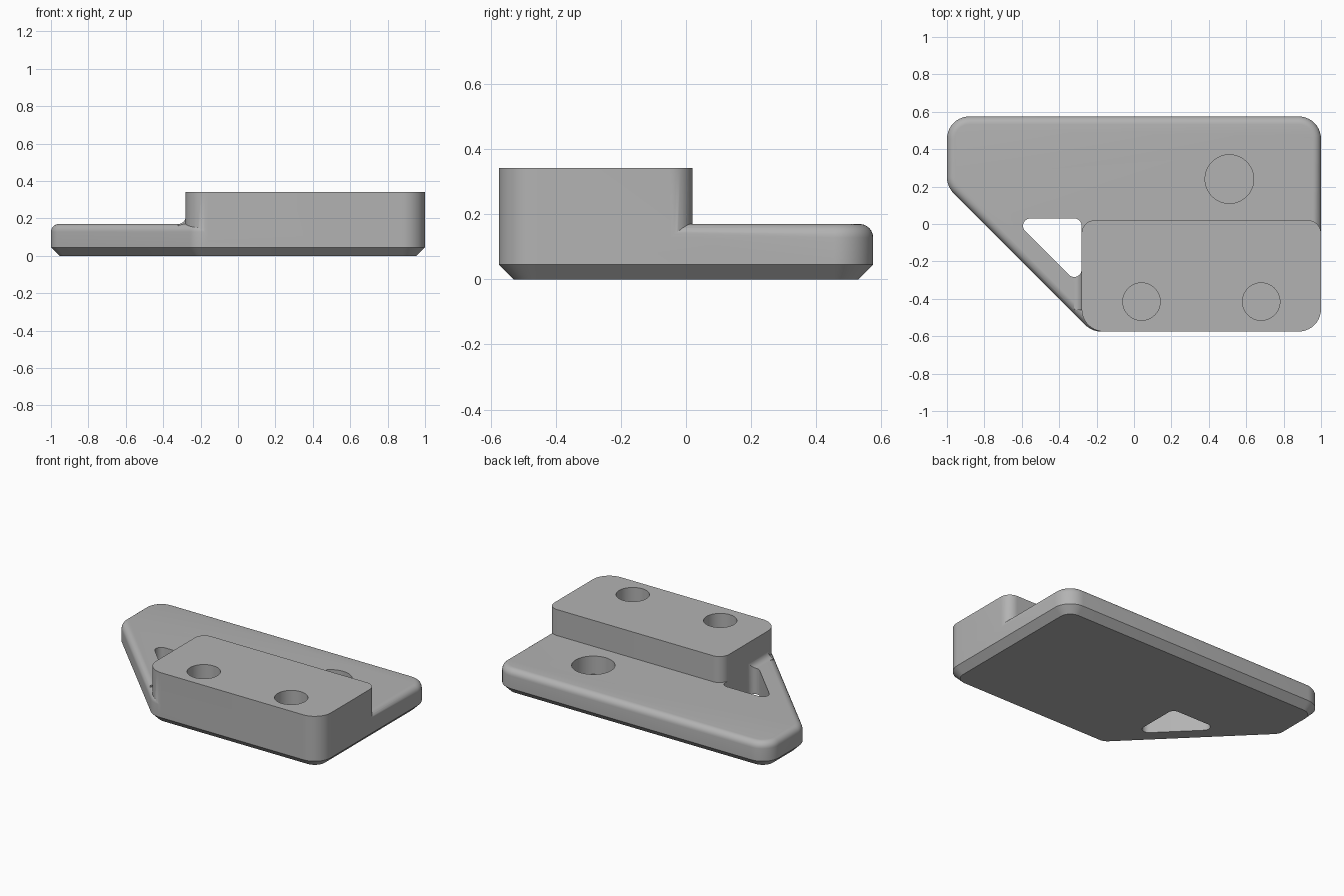
import bpy, bmesh, math
from mathutils import Vector

cube = bpy.data.objects.get("Cube")
if cube:
    bpy.data.objects.remove(cube)

TOP, BLOCK_TOP = 0.17, 0.342
CHAMFER, FILLET = 0.045, 0.042
HOLE_FLOOR = 0.05

grey = bpy.data.materials.new("plain grey")
grey.use_nodes = True
colour = (0.45, 0.45, 0.45, 1)
grey.diffuse_color = colour
grey.node_tree.nodes["Principled BSDF"].inputs["Base Color"].default_value = colour


def rounded(corners, inset=0.0, steps=10):
    """Outline of a counterclockwise polygon (x, y, radius) with rounded corners."""
    points = []
    for i, (x, y, r) in enumerate(corners):
        p = Vector((x, y))
        before = (Vector(corners[i - 1][:2]) - p).normalized()
        after = (Vector(corners[(i + 1) % len(corners)][:2]) - p).normalized()
        half = before.angle(after) / 2
        centre = p + (before + after).normalized() * r / math.sin(half)
        start = math.atan2(before.x, -before.y)
        turn = math.pi - 2 * half
        for s in range(steps + 1):
            a = start + turn * s / steps
            points.append(centre + Vector((math.cos(a), math.sin(a))) * (r - inset))
    return points


def make_object(name, bm):
    bmesh.ops.recalc_face_normals(bm, faces=bm.faces)
    mesh = bpy.data.meshes.new(name)
    bm.to_mesh(mesh)
    bm.free()
    mesh.materials.append(grey)
    obj = bpy.data.objects.new(name, mesh)
    bpy.context.collection.objects.link(obj)
    return obj


def loft(name, corners, levels):
    """Solid through the outline at each (height, inset) level."""
    bm = bmesh.new()
    rings = [[bm.verts.new((p.x, p.y, z)) for p in rounded(corners, inset)]
             for z, inset in levels]
    for low, high in zip(rings, rings[1:]):
        for i in range(len(low)):
            bm.faces.new((low[i - 1], low[i], high[i], high[i - 1]))
    bm.faces.new(rings[0])
    bm.faces.new(rings[-1])
    return make_object(name, bm)


def cylinder(name, x, y, radius, low, high):
    bm = bmesh.new()
    bmesh.ops.create_cone(bm, cap_ends=True, segments=64, radius1=radius,
                          radius2=radius, depth=high - low)
    bmesh.ops.translate(bm, verts=bm.verts, vec=(x, y, (low + high) / 2))
    return make_object(name, bm)


def combine(target, tool, operation):
    mod = target.modifiers.new(tool.name, 'BOOLEAN')
    mod.operation, mod.solver, mod.object = operation, 'EXACT', tool
    bpy.context.view_layer.objects.active = target
    bpy.ops.object.modifier_apply(modifier=mod.name)
    bpy.data.objects.remove(tool)


# Base plate: chamfered underside, rounded top rim
levels = [(0, CHAMFER), (CHAMFER, 0)]
for s in range(7):
    a = math.pi / 2 * s / 6
    levels.append((TOP - FILLET * (1 - math.sin(a)), FILLET * (1 - math.cos(a))))
plate = loft("mounting_plate", [(-1, 0.575, 0.12), (-1, 0.2, 0.12), (-0.225, -0.575, 0.12),
                                (1, -0.575, 0.12), (1, 0.575, 0.12)], levels)

# Raised block flush with the front and left sides
block = loft("raised_block", [(-0.28, 0.02, 0.07), (-0.28, -0.575, 0.12),
                              (1, -0.575, 0.12), (1, 0.02, 0.07)],
             [(0.08, 0), (BLOCK_TOP, 0)])
combine(plate, block, 'UNION')

# Concave fillet between the block and the narrow rib
bm = bmesh.new()
profile = [(-0.26, TOP - 0.02), (-0.32, TOP - 0.02)]
for s in range(7):
    a = math.pi / 2 * s / 6
    profile.append((-0.32 + 0.04 * math.sin(a), TOP + 0.04 * (1 - math.cos(a))))
profile.append((-0.26, TOP + 0.04))
face = bm.faces.new([bm.verts.new((x, -0.46, z)) for x, z in profile])
side = bmesh.ops.extrude_face_region(bm, geom=[face])
bmesh.ops.translate(bm, vec=(0, 0.25, 0),
                    verts=[g for g in side["geom"] if isinstance(g, bmesh.types.BMVert)])
combine(plate, make_object("rib_fillet", bm), 'UNION')

# Triangular opening through the plate
opening = loft("triangular_opening", [(-0.28, 0.03, 0.04), (-0.65, 0.03, 0.04),
                                      (-0.28, -0.34, 0.04)], [(-0.1, 0), (0.5, 0)])
combine(plate, opening, 'DIFFERENCE')

# Blind round holes
for x, y, radius in ((0.04, -0.415, 0.1), (0.68, -0.415, 0.1), (0.51, 0.24, 0.13)):
    combine(plate, cylinder("round_hole", x, y, radius, HOLE_FLOOR, 0.5), 'DIFFERENCE')

# Smooth curves, crisp edges
for obj in bpy.context.selected_objects:
    obj.select_set(False)
plate.select_set(True)
bpy.context.view_layer.objects.active = plate
bpy.ops.object.shade_smooth_by_angle(angle=math.radians(30))
